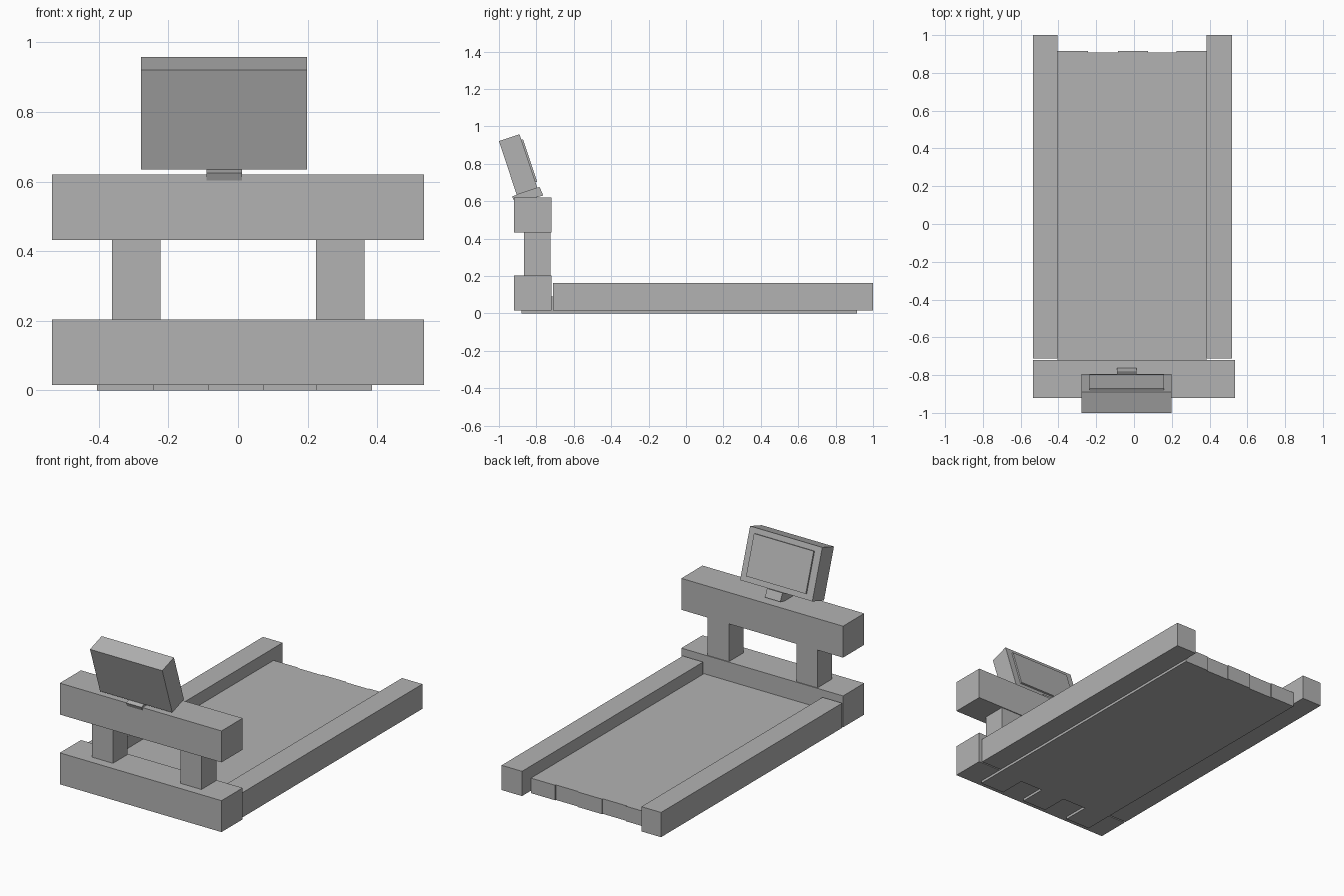
import bpy, bmesh

if "Cube" in bpy.data.objects:
    bpy.data.objects.remove(bpy.data.objects["Cube"])

grey = bpy.data.materials.new("plain grey")
grey.diffuse_color = (0.45, 0.45, 0.45, 1)
grey.use_nodes = True
grey.node_tree.nodes["Principled BSDF"].inputs["Base Color"].default_value = grey.diffuse_color


def prism(name, x0, x1, profile):
    """Extrude a (y, z) side profile from x0 to x1."""
    bm = bmesh.new()
    face = bm.faces.new([bm.verts.new((x0, y, z)) for y, z in profile])
    ext = bmesh.ops.extrude_face_region(bm, geom=[face])["geom"]
    verts = [v for v in ext if isinstance(v, bmesh.types.BMVert)]
    bmesh.ops.translate(bm, verts=verts, vec=(x1 - x0, 0, 0))
    bmesh.ops.recalc_face_normals(bm, faces=bm.faces)
    mesh = bpy.data.meshes.new(name)
    bm.to_mesh(mesh)
    bm.free()
    mesh.materials.append(grey)
    obj = bpy.data.objects.new(name, mesh)
    bpy.context.collection.objects.link(obj)
    return obj


def box(name, x0, x1, y0, y1, z0, z1):
    return prism(name, x0, x1, [(y0, z0), (y1, z0), (y1, z1), (y0, z1)])


# front frame: two cross beams joined by two posts
box("lower_beam", -0.535, 0.535, -0.92, -0.72, 0.015, 0.203)
box("upper_beam", -0.535, 0.535, -0.92, -0.72, 0.432, 0.62)
box("left_post", -0.362, -0.222, -0.865, -0.725, 0.2, 0.435)
box("right_post", 0.224, 0.364, -0.865, -0.725, 0.2, 0.435)

# side rails
box("left_rail", -0.535, -0.405, -0.712, 1.0, 0.015, 0.163)
box("right_rail", 0.385, 0.52, -0.712, 1.0, 0.015, 0.163)

# deck strips, every other one reaching under the lower beam
edges = [-0.405, -0.243, -0.085, 0.075, 0.225, 0.385]
for i in range(5):
    front, back = (-0.88, 0.915) if i % 2 == 0 else (-0.72, 0.909)
    box(f"deck_strip_{i + 1}", edges[i], edges[i + 1], front, back, 0, 0.09)

# tilted neck and monitor
prism("monitor_neck", -0.09, 0.012,
      [(-0.93, 0.625), (-0.915, 0.592), (-0.763, 0.63), (-0.783, 0.676)])
prism("monitor", -0.279, 0.199,
      [(-1.0, 0.921), (-0.905, 0.634), (-0.795, 0.671), (-0.89, 0.958)])

# screen plate on the rear face of the monitor
top, low, out = (-0.88, 0.928), (-0.805, 0.701), (0.009, 0.003)
prism("screen", -0.235, 0.16,
      [top, low, (low[0] + out[0], low[1] + out[1]), (top[0] + out[0], top[1] + out[1])])
